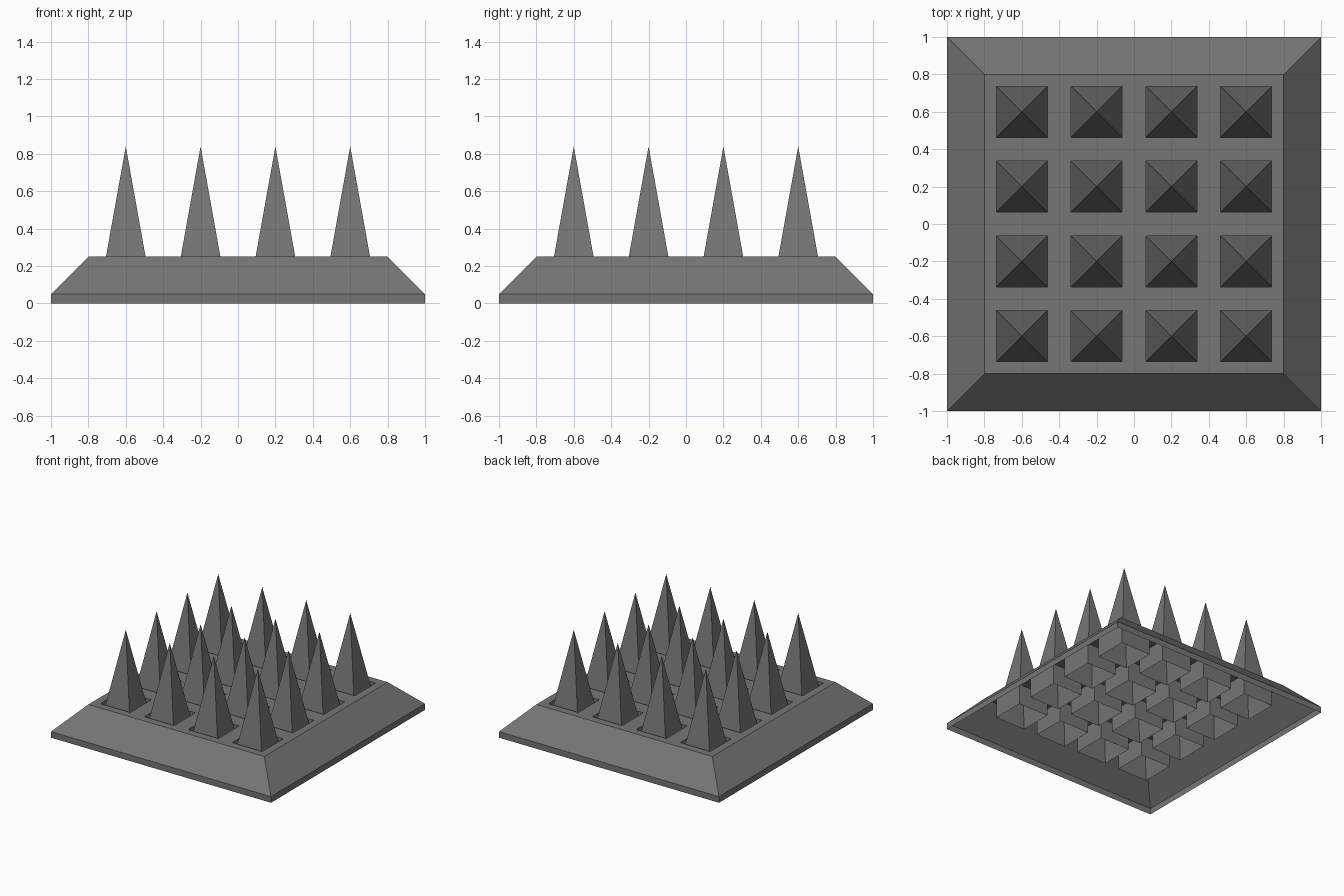
import bpy, bmesh

cube = bpy.data.objects.get("Cube")
if cube:
    bpy.data.objects.remove(cube, do_unlink=True)

TOP_Z, BEVEL_Z, WELL_Z, TIP_Z = 0.25, 0.05, 0.08, 0.84

metal = bpy.data.materials.new("dark_grey_metal")
metal.use_nodes = True
grey = (0.18, 0.18, 0.18, 1)
metal.diffuse_color = grey
metal.node_tree.nodes["Principled BSDF"].inputs["Base Color"].default_value = grey

bm = bmesh.new()

# Flat top plate divided into a 4 x 4 grid
bmesh.ops.create_grid(bm, x_segments=4, y_segments=4, size=0.8)
bmesh.ops.translate(bm, verts=bm.verts[:], vec=(0, 0, TOP_Z))
cells = bm.faces[:]
rim = [e for e in bm.edges if e.is_boundary]


def extend_rim(edges, scale, z):
    """Extrude the open border outward and down to height z."""
    new = bmesh.ops.extrude_edge_only(bm, edges=edges)["geom"]
    for v in (g for g in new if isinstance(g, bmesh.types.BMVert)):
        v.co = (v.co.x * scale, v.co.y * scale, z)
    return [g for g in new if isinstance(g, bmesh.types.BMEdge) and g.is_boundary]


# Sloped skirt and low vertical lip, open underneath
rim = extend_rim(rim, 1.25, BEVEL_Z)
extend_rim(rim, 1, 0)

# Square wells sunk into each cell
bmesh.ops.inset_individual(bm, faces=cells, thickness=0.09, depth=0)
bmesh.ops.inset_individual(bm, faces=cells, thickness=0, depth=WELL_Z - TOP_Z)

# Four-sided spikes rising from the well floors
for tip in bmesh.ops.poke(bm, faces=cells)["verts"]:
    tip.co.z = TIP_Z

# Merge the strips of each flat side into single faces
bmesh.ops.recalc_face_normals(bm, faces=bm.faces[:])
top = max((f for f in bm.faces if abs(f.normal.z) > 0.99), key=lambda f: f.calc_area())
if top.normal.z < 0:
    bmesh.ops.reverse_faces(bm, faces=bm.faces[:])

mesh = bpy.data.meshes.new("spike_trap")
bm.to_mesh(mesh)
bm.free()
mesh.materials.append(metal)
trap = bpy.data.objects.new("spike_trap", mesh)
bpy.context.collection.objects.link(trap)
